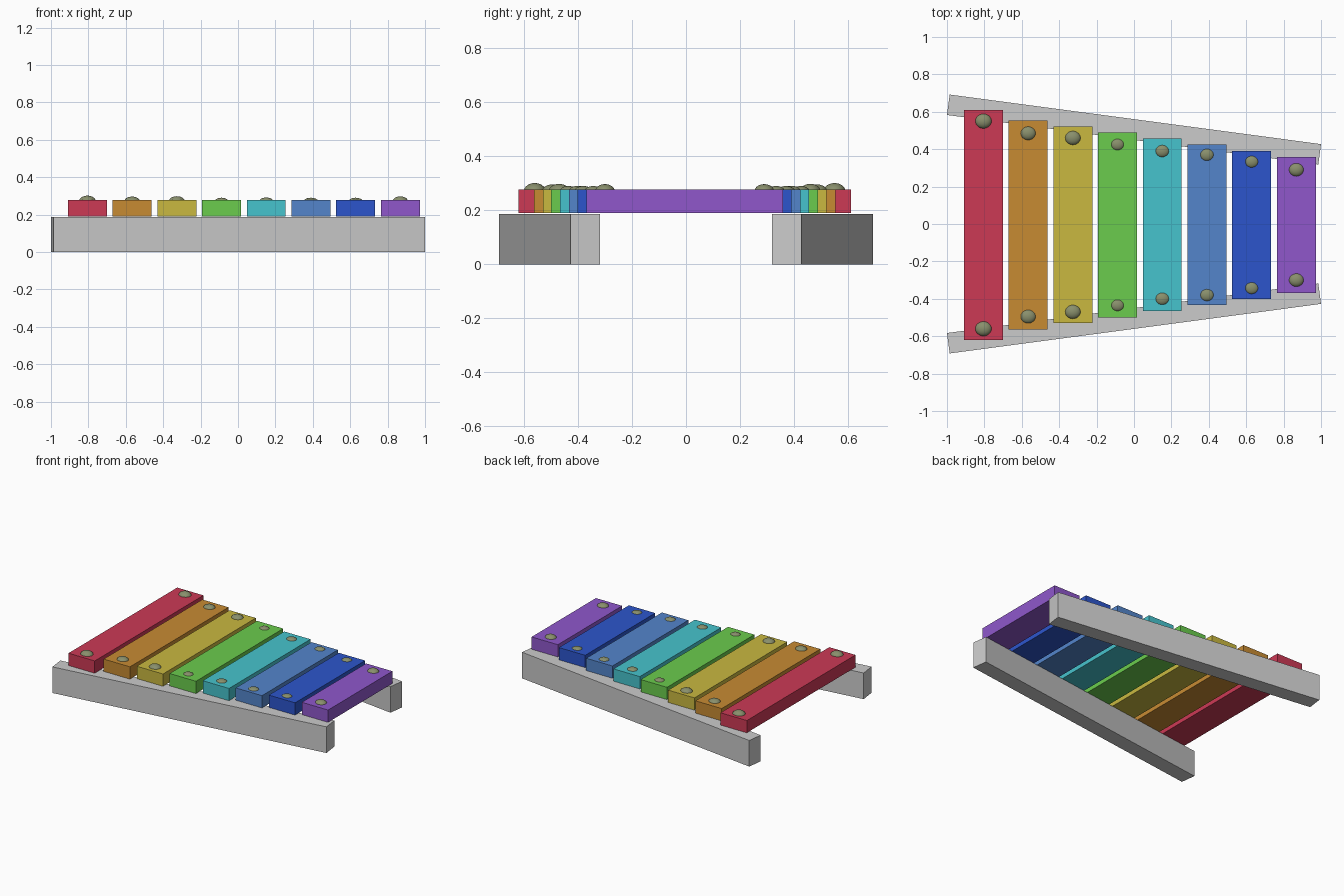
import bpy
from math import atan2

if "Cube" in bpy.data.objects:
    bpy.data.objects.remove(bpy.data.objects["Cube"])


def material(name, rgb):
    m = bpy.data.materials.new(name)
    m.diffuse_color = [(c / 255) ** 2.2 for c in rgb] + [1]
    m.use_nodes = True
    m.node_tree.nodes["Principled BSDF"].inputs["Base Color"].default_value = m.diffuse_color
    return m


def box(name, loc, size, angle=0, mat=None):
    bpy.ops.mesh.primitive_cube_add(size=1, location=loc, rotation=(0, 0, angle))
    o = bpy.context.object
    o.name = name
    o.scale = size
    if mat:
        o.data.materials.append(mat)
    return o


def stud(name, loc, size, mat):
    bpy.ops.mesh.primitive_uv_sphere_add(segments=32, ring_count=16, radius=1, location=loc)
    o = bpy.context.object
    o.name = name
    o.scale = size
    o.data.materials.append(mat)
    bpy.ops.object.shade_smooth()


# Two supporting rails converging to the right
slope = atan2(0.265, 1.986)
for name, s in (("back_rail", 1), ("front_rail", -1)):
    box(name, (0, s * 0.505, 0.0935), (2.003, 0.11, 0.187), -s * slope)

# Tone bars: name, colour, half length, stud offset, stud radius, stud top
bars = [
    ("red", (203, 60, 86), 0.615, 0.555, 0.044, 0.301),
    ("orange", (198, 138, 54), 0.558, 0.490, 0.041, 0.296),
    ("yellow", (200, 183, 66), 0.525, 0.465, 0.042, 0.298),
    ("green", (106, 203, 78), 0.494, 0.430, 0.035, 0.290),
    ("cyan", (72, 194, 204), 0.461, 0.395, 0.037, 0.291),
    ("light_blue", (84, 132, 202), 0.429, 0.375, 0.037, 0.290),
    ("blue", (48, 86, 203), 0.396, 0.338, 0.036, 0.290),
    ("purple", (142, 88, 202), 0.364, 0.295, 0.040, 0.297),
]
stud_mat = material("stud_olive", (136, 142, 108))
for i, (name, rgb, half, off, r, top) in enumerate(bars):
    x = -0.805 + i * 0.239
    box(name + "_bar", (x, -0.005, 0.234), (0.208, 2 * half, 0.088), 0, material(name, rgb))
    # Domed studs holding each end of the bar
    for end, s in (("back", 1), ("front", -1)):
        stud(f"{name}_{end}_stud", (x, -0.005 + s * off, 0.272), (r, r * 0.9, top - 0.272), stud_mat)
